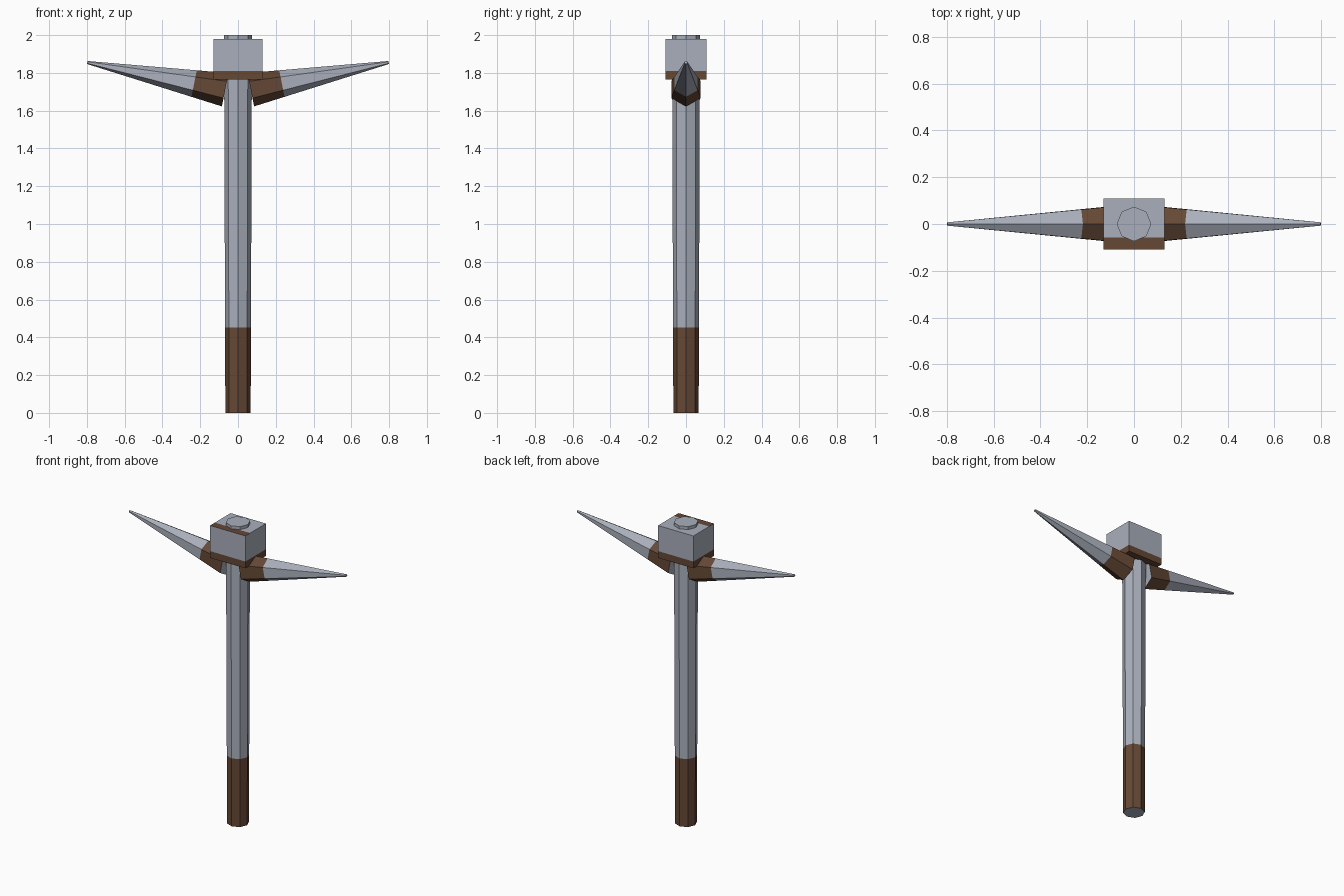
import bpy, bmesh, math
from mathutils import Vector

default = bpy.data.objects.get("Cube")
if default:
    bpy.data.objects.remove(default, do_unlink=True)


def make_material(name, rgb):
    mat = bpy.data.materials.new(name)
    mat.use_nodes = True
    color = (*rgb, 1.0)
    mat.diffuse_color = color
    mat.node_tree.nodes["Principled BSDF"].inputs["Base Color"].default_value = color
    return mat


METAL, LEATHER = 0, 1
MATERIALS = [make_material("steel grey", (0.40, 0.43, 0.50)),
             make_material("leather brown", (0.13, 0.065, 0.036))]


def finish(bm, name):
    bmesh.ops.recalc_face_normals(bm, faces=bm.faces)
    mesh = bpy.data.meshes.new(name)
    bm.to_mesh(mesh)
    bm.free()
    for mat in MATERIALS:
        mesh.materials.append(mat)
    obj = bpy.data.objects.new(name, mesh)
    bpy.context.collection.objects.link(obj)
    return obj


def tapered_prism(name, start, end, r0, r1, sides, up, wrap):
    """Flat-sided taper; the first 'wrap' fraction of its length is leather."""
    start, end = Vector(start), Vector(end)
    axis = (end - start).normalized()
    side = axis.cross(up).normalized()
    up = side.cross(axis)
    bm = bmesh.new()
    rings = []
    for t in (0, wrap, 1):
        centre, r = start.lerp(end, t), r0 + (r1 - r0) * t
        angles = [math.tau * i / sides for i in range(sides)]
        rings.append([bm.verts.new(centre + r * (up * math.cos(a) + side * math.sin(a)))
                      for a in angles])
    for k, mat in enumerate((LEATHER, METAL)):
        low, high = rings[k], rings[k + 1]
        for i in range(sides):
            j = (i + 1) % sides
            bm.faces.new((low[i], low[j], high[j], high[i])).material_index = mat
    for cap in (rings[0], rings[-1]):
        bm.faces.new(cap).material_index = METAL
    return finish(bm, name)


# Octagonal handle with a leather grip
tapered_prism("handle", (0, 0, 0), (0, 0, 2), 0.067, 0.074, 8, Vector((1, 0, 0)), 0.226)

# Six-sided spikes with leather collars
for label, s in (("left", 1), ("right", -1)):
    tapered_prism(label + "_spike", (s * 0.068, 0, 1.711), (s * 0.798, 0, 1.855),
                  0.09, 0.008, 6, Vector((0, 0, 1)), 0.225)

# Head block: leather lower band and a leather strip along the top front edge
bm = bmesh.new()
bmesh.ops.create_cube(bm, size=1)
bmesh.ops.scale(bm, vec=(0.26, 0.216, 0.215), verts=bm.verts)
bmesh.ops.translate(bm, vec=(0, 0, 1.8725), verts=bm.verts)
BAND_TOP, STRIP_BACK = 1.81, -0.058
for point, normal in (((0, 0, BAND_TOP), (0, 0, 1)), ((0, STRIP_BACK, 0), (0, 1, 0))):
    bmesh.ops.bisect_plane(bm, geom=bm.verts[:] + bm.edges[:] + bm.faces[:],
                           plane_co=point, plane_no=normal)
bm.normal_update()
for f in bm.faces:
    c = f.calc_center_median()
    on_strip = f.normal.z > 0.9 and c.y < STRIP_BACK
    f.material_index = LEATHER if c.z < BAND_TOP or on_strip else METAL
finish(bm, "head_block")
